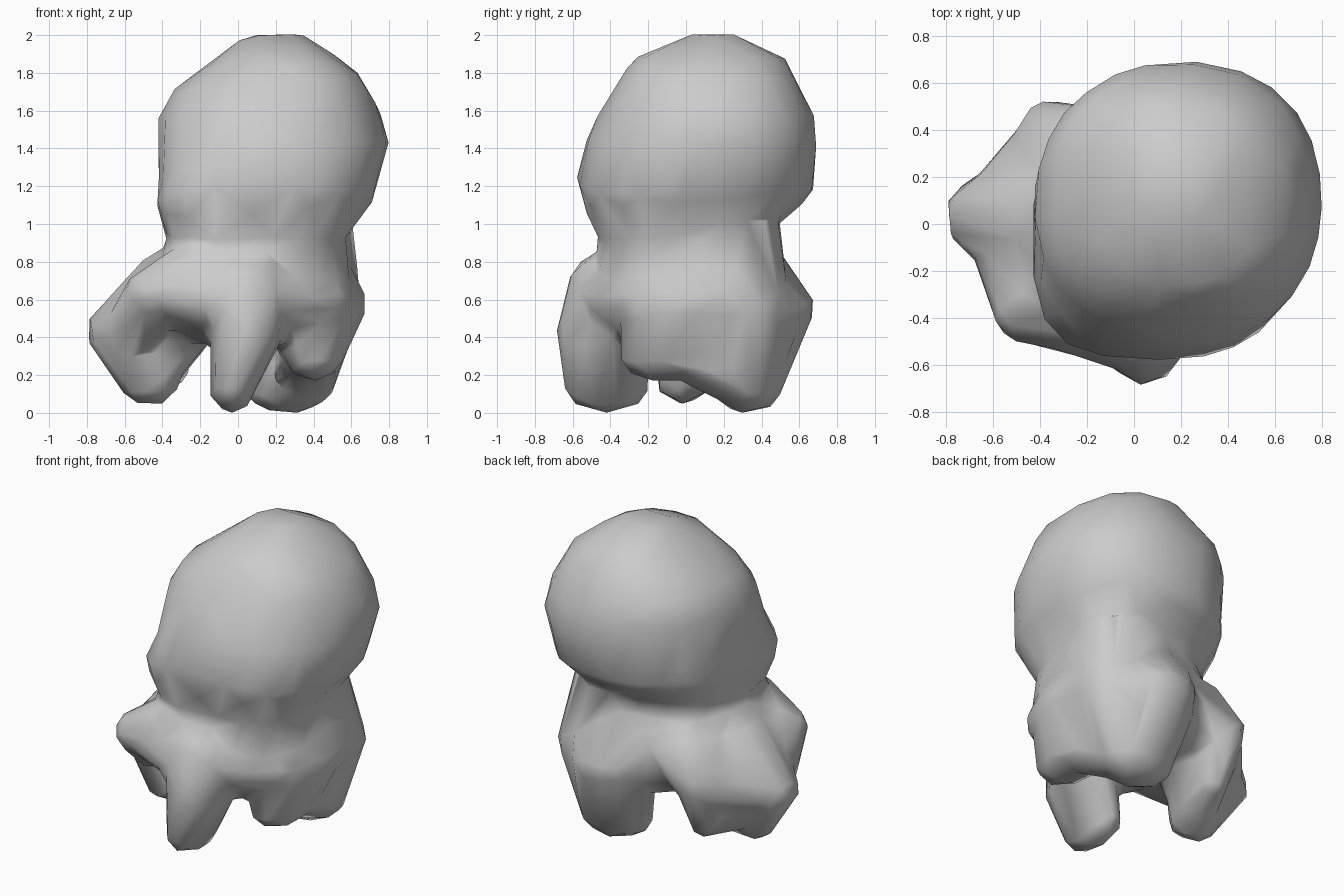
import bpy, bmesh, math
from mathutils import Vector

bm = bmesh.new()


def loft(sections, n=28):
    """Closed skin through rounded sections: z, xmin, xmax, ymin, ymax."""
    rings = []
    for z, x0, x1, y0, y1 in sections:
        ring = []
        for i in range(n):
            a = 2 * math.pi * i / n
            c, s = math.cos(a), math.sin(a)
            p = 2.5 if z > 1.65 else 2.1
            if c > 0 and s > 0:                      # back right corner
                p = 2.35
            elif c > 0 and s < 0 and z < 1.2:        # front right chin
                p = 2.5
            elif c < 0 and s < 0:                    # front left corner, fuller low down
                p = 4.2 if z < 1.2 else 3.0 if z < 1.4 else 2.4
            k = (abs(c) ** p + abs(s) ** p) ** (-1 / p)
            ring.append(bm.verts.new(((x0 + x1) / 2 + k * c * (x1 - x0) / 2,
                                      (y0 + y1) / 2 + k * s * (y1 - y0) / 2, z)))
        rings.append(ring)
    for a, b in zip(rings, rings[1:]):
        for i in range(n):
            j = (i + 1) % n
            bm.faces.new((a[i], a[j], b[j], b[i]))
    bm.faces.new(rings[0][::-1])
    bm.faces.new(rings[-1])


def ball_points(x, y, z, rx, ry, rz):
    pts = [Vector((x, y, z + rz)), Vector((x, y, z - rz))]
    for k in range(1, 7):
        t = math.pi * k / 7
        for i in range(14):
            a = 2 * math.pi * i / 14
            pts.append(Vector((x + rx * math.sin(t) * math.cos(a),
                               y + ry * math.sin(t) * math.sin(a), z + rz * math.cos(t))))
    return pts


def limb(*balls):
    """Hulls between neighbouring ellipsoids: x, y, z, rx, ry, rz."""
    for a, b in zip(balls, balls[1:]):
        tmp = bmesh.new()
        for p in ball_points(*a) + ball_points(*b):
            tmp.verts.new(p)
        res = bmesh.ops.convex_hull(tmp, input=tmp.verts[:])
        loose = {v for v in res["geom_interior"] if isinstance(v, bmesh.types.BMVert)}
        bmesh.ops.delete(tmp, geom=list(loose), context='VERTS')
        me = bpy.data.meshes.new("limb_part")
        tmp.to_mesh(me)
        tmp.free()
        bm.from_mesh(me)
        bpy.data.meshes.remove(me)


# big head, neck and body core
loft([(0.37, -0.25, 0.45, -0.36, 0.42),
      (0.48, -0.40, 0.55, -0.42, 0.50),
      (0.62, -0.42, 0.60, -0.46, 0.53),
      (0.76, -0.41, 0.60, -0.48, 0.50),
      (0.92, -0.37, 0.57, -0.455, 0.45),
      (1.00, -0.40, 0.62, -0.50, 0.48),
      (1.10, -0.43, 0.70, -0.54, 0.61),
      (1.18, -0.425, 0.73, -0.565, 0.68),
      (1.25, -0.415, 0.75, -0.575, 0.68),
      (1.43, -0.425, 0.80, -0.53, 0.69),
      (1.57, -0.42, 0.76, -0.47, 0.68),
      (1.70, -0.35, 0.70, -0.39, 0.62),
      (1.80, -0.23, 0.64, -0.33, 0.57),
      (1.88, -0.12, 0.53, -0.27, 0.52),
      (1.97, 0.00, 0.39, -0.06, 0.34),
      (2.005, 0.10, 0.34, 0.03, 0.27)])

# front leg
limb((0.03, -0.32, 0.68, 0.27, 0.31, 0.20),
     (0.04, -0.44, 0.41, 0.19, 0.25, 0.19),
     (-0.03, -0.42, 0.14, 0.12, 0.23, 0.14))
# webs from front leg to its neighbours
limb((0.03, -0.41, 0.58, 0.18, 0.24, 0.16),
     (-0.38, -0.34, 0.64, 0.18, 0.18, 0.15))
limb((0.10, -0.38, 0.62, 0.20, 0.23, 0.16),
     (0.42, -0.14, 0.60, 0.20, 0.27, 0.18))
# left leg
limb((-0.32, 0.00, 0.70, 0.24, 0.28, 0.18),
     (-0.59, 0.03, 0.43, 0.22, 0.19, 0.16),
     (-0.47, -0.02, 0.19, 0.17, 0.14, 0.15))
limb((-0.47, -0.02, 0.21, 0.14, 0.12, 0.14),
     (-0.33, 0.10, 0.38, 0.17, 0.16, 0.11))
# front left bulge
limb((-0.20, -0.30, 0.74, 0.22, 0.24, 0.18),
     (-0.43, -0.35, 0.63, 0.18, 0.17, 0.14),
     (-0.54, -0.10, 0.46, 0.15, 0.17, 0.17))
# back left leg, webbed to the left leg
limb((-0.20, 0.25, 0.68, 0.24, 0.26, 0.20),
     (-0.36, 0.36, 0.53, 0.14, 0.17, 0.17),
     (-0.35, 0.30, 0.23, 0.09, 0.10, 0.09),
     (-0.46, -0.02, 0.22, 0.15, 0.12, 0.12))
limb((-0.36, 0.35, 0.50, 0.14, 0.15, 0.17),
     (-0.58, 0.05, 0.43, 0.18, 0.16, 0.16))
# back right leg
limb((0.17, 0.32, 0.76, 0.32, 0.20, 0.20),
     (0.22, 0.44, 0.56, 0.27, 0.25, 0.15),
     (0.27, 0.33, 0.13, 0.24, 0.18, 0.13))
# ridge running down from the neck on the back right
limb((0.24, 0.16, 1.05, 0.36, 0.34, 0.20),
     (0.42, 0.31, 0.57, 0.24, 0.24, 0.20),
     (0.34, 0.32, 0.17, 0.18, 0.17, 0.15))
# right leg, webbed to the back right leg
limb((0.39, 0.05, 0.58, 0.29, 0.40, 0.25),
     (0.40, -0.14, 0.31, 0.16, 0.22, 0.14),
     (0.40, 0.00, 0.31, 0.16, 0.18, 0.13),
     (0.33, 0.31, 0.17, 0.19, 0.17, 0.14))

bmesh.ops.recalc_face_normals(bm, faces=bm.faces[:])
mesh = bpy.data.meshes.new("creature_body")
bm.to_mesh(mesh)
bm.free()
body = bpy.data.objects.new("creature_body", mesh)
bpy.context.collection.objects.link(body)

# fuse into one skin, soften, then reduce to few faces
fuse = body.modifiers.new("fuse", 'REMESH')
fuse.mode = 'VOXEL'
fuse.voxel_size = 0.03
fuse.use_smooth_shade = True
soft = body.modifiers.new("soften", 'SMOOTH')
soft.factor = 0.5
soft.iterations = 5
low = body.modifiers.new("reduce", 'DECIMATE')
low.ratio = 0.025
